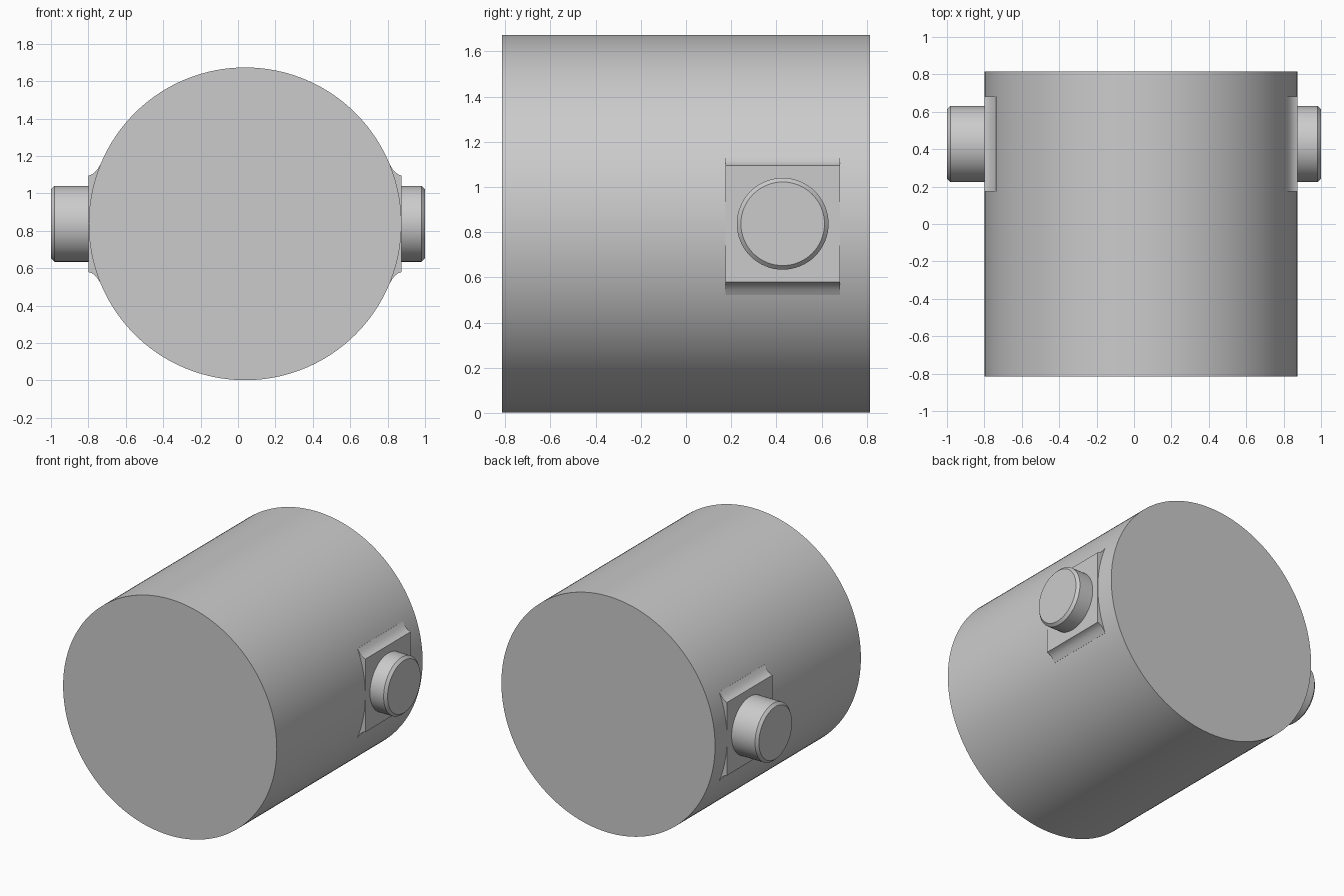
import bpy, bmesh, math
from mathutils import Matrix, Vector

cube = bpy.data.objects.get("Cube")
if cube:
    bpy.data.objects.remove(cube, do_unlink=True)

CX, CZ, R = 0.038, 0.837, 0.836   # drum axis and radius
PIN_Y = 0.428                     # shared centre of pads and pins

grey = bpy.data.materials.new("plain grey")
grey.use_nodes = True
grey.diffuse_color = (0.6, 0.6, 0.6, 1)
grey.node_tree.nodes["Principled BSDF"].inputs["Base Color"].default_value = (0.6, 0.6, 0.6, 1)


def finish(name, bm):
    bmesh.ops.recalc_face_normals(bm, faces=bm.faces)
    mesh = bpy.data.meshes.new(name)
    bm.to_mesh(mesh)
    bm.free()
    mesh.materials.append(grey)
    ob = bpy.data.objects.new(name, mesh)
    bpy.context.collection.objects.link(ob)
    bpy.ops.object.select_all(action='DESELECT')
    ob.select_set(True)
    bpy.context.view_layer.objects.active = ob
    bpy.ops.object.shade_smooth_by_angle(angle=math.radians(30))
    return ob


def cylinder(radius, length, matrix, segments):
    bm = bmesh.new()
    bmesh.ops.create_cone(bm, cap_ends=True, segments=segments, radius1=radius,
                          radius2=radius, depth=length, matrix=matrix)
    return bm


# Main drum, lying along y
finish("drum", cylinder(R, 1.63, Matrix.Translation((CX, 0, CZ))
                        @ Matrix.Rotation(math.pi / 2, 4, 'X'), 160))


# Flat pad with concave fillets blending into the drum, extruded along y
def pad(name, side):
    half = [(0.837, 0.258), (0.819, 0.264), (0.803, 0.276), (0.789, 0.292), (0.775, 0.315)]
    loop = half + [(0.7, 0.315)]
    loop += [(x, -z) for x, z in reversed(loop)]
    bm = bmesh.new()
    face = bm.faces.new([bm.verts.new((CX + side * x, PIN_Y - 0.253, CZ + z)) for x, z in loop])
    new = bmesh.ops.extrude_face_region(bm, geom=[face])["geom"]
    bmesh.ops.translate(bm, vec=Vector((0, 0.506, 0)),
                        verts=[v for v in new if isinstance(v, bmesh.types.BMVert)])
    finish(name, bm)


# Round pin with a chamfered outer rim, reaching x = +-1
def pin(name, side):
    inner = CX + side * 0.7
    length = abs(side - inner)
    bm = cylinder(0.203, length, Matrix.Translation(((side + inner) / 2, PIN_Y, CZ))
                  @ Matrix.Rotation(math.pi / 2, 4, 'Y'), 64)
    rim = [e for e in bm.edges if all(abs(v.co.x - side) < 0.001 for v in e.verts)]
    bmesh.ops.bevel(bm, geom=rim, offset=0.018, segments=1, affect='EDGES')
    finish(name, bm)


for label, side in (("left", 1), ("right", -1)):
    pad(label + "_pad", side)
    pin(label + "_pin", side)
